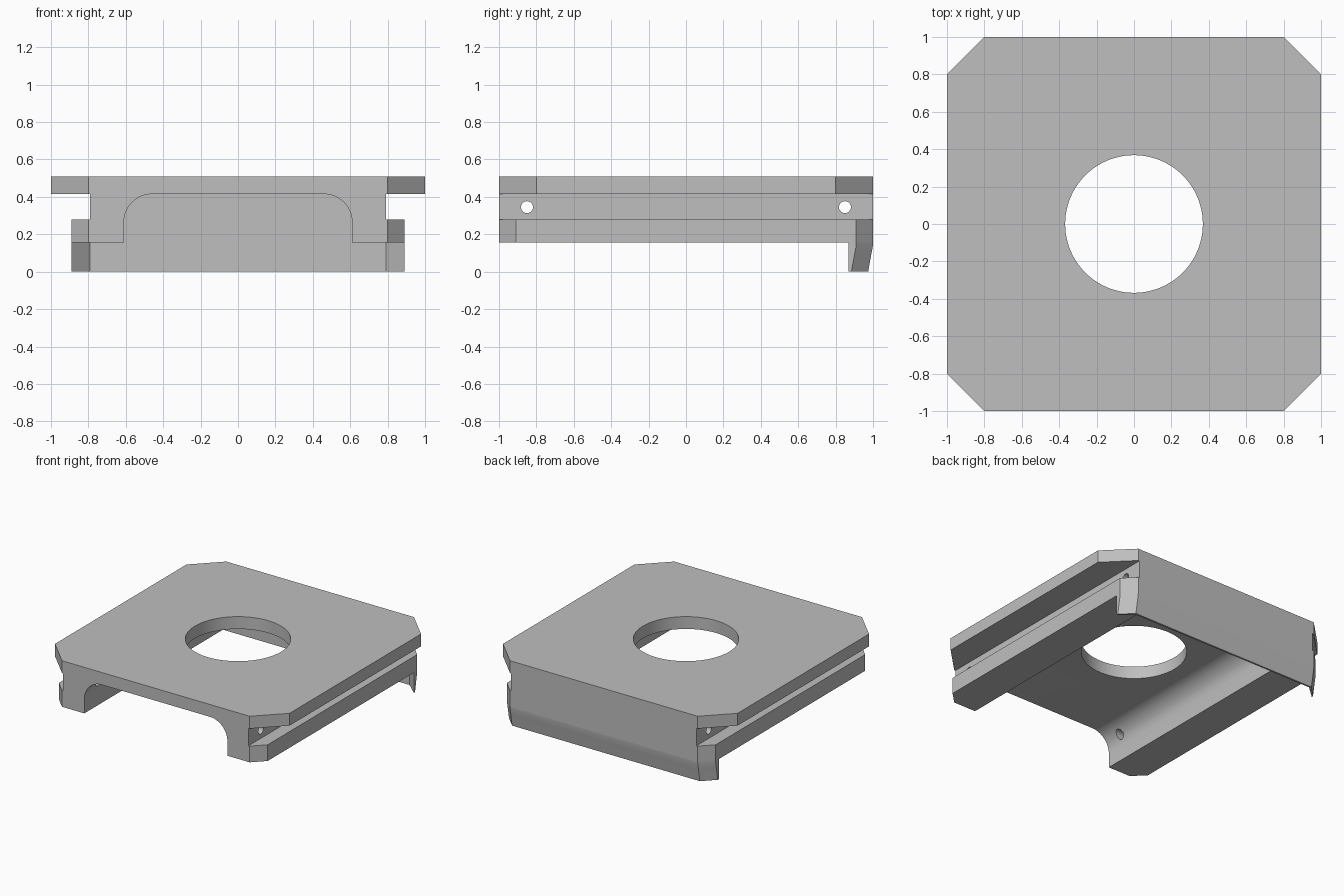
import bpy, bmesh, math

old = bpy.data.objects.get("Cube")
if old:
    bpy.data.objects.remove(old)

grey = bpy.data.materials.new("plain grey")
grey.use_nodes = True
grey.diffuse_color = (0.52, 0.52, 0.52, 1)
grey.node_tree.nodes["Principled BSDF"].inputs["Base Color"].default_value = grey.diffuse_color


def loft(name, rings):
    """Solid through matching closed rings of 3D points."""
    bm = bmesh.new()
    loops = [[bm.verts.new(p) for p in ring] for ring in rings]
    for a, b in zip(loops, loops[1:]):
        for i in range(len(a)):
            j = (i + 1) % len(a)
            bm.faces.new((a[i], a[j], b[j], b[i]))
    bm.faces.new(loops[0])
    bm.faces.new(loops[-1])
    bmesh.ops.recalc_face_normals(bm, faces=bm.faces[:])
    mesh = bpy.data.meshes.new(name)
    bm.to_mesh(mesh)
    bm.free()
    mesh.materials.append(grey)
    obj = bpy.data.objects.new(name, mesh)
    bpy.context.collection.objects.link(obj)
    return obj


def along_y(name, pts, lo, hi):
    return loft(name, [[(x, y, z) for x, z in pts] for y in (lo, hi)])


def mirrored(half):
    return half + [(-x, v) for x, v in reversed(half)]


def circle(r, n):
    return [(r * math.cos(math.tau * i / n), r * math.sin(math.tau * i / n)) for i in range(n)]


def activate(obj):
    bpy.ops.object.select_all(action='DESELECT')
    obj.select_set(True)
    bpy.context.view_layer.objects.active = obj


def carve(obj, cutter, operation):
    cutter.hide_render = True
    mod = obj.modifiers.new("cut", 'BOOLEAN')
    mod.operation, mod.solver, mod.object = operation, 'EXACT', cutter
    activate(obj)
    bpy.ops.object.modifier_apply(modifier=mod.name)
    bpy.data.objects.remove(cutter)


# Plate with a grooved rail along each side
plate_bottom, rail_top, rail_bottom, top = 0.415, 0.28, 0.155, 0.51
section = mirrored([(0.89, rail_bottom), (0.89, rail_top), (0.79, rail_top),
                    (0.79, plate_bottom), (1.1, plate_bottom), (1.1, top)])
# mirrored half runs bottom to top on one side, then back down the other
body = along_y("mounting_plate", section, -1.1, 1.1)

# Chamfered square outline
corner = [(1, -0.8), (1, 0.8), (0.8, 1)]
outline = corner + [(-0.8, 1), (-1, 0.8), (-1, -0.8), (-0.8, -1), (0.8, -1)]
carve(body, loft("outline_cutter", [[(x, y, z) for x, y in outline] for z in (-1, 1)]), 'INTERSECT')

# Channel underneath with rounded upper corners, closed at the back
r = 0.15
arc = [(0.61 - r + r * math.cos(a), plate_bottom - r + r * math.sin(a))
       for a in (math.pi / 2 * i / 16 for i in range(17))]
carve(body, along_y("channel_cutter", mirrored([(0.61, 0)] + arc), -1.2, 0.96), 'DIFFERENCE')

# Central opening
carve(body, loft("opening_cutter", [[(x, y, z) for x, y in circle(0.368, 96)] for z in (0.3, 0.7)]),
      'DIFFERENCE')

# Pin holes through the grooves
for side in (-1, 1):
    for y in (-0.85, 0.85):
        ring = circle(0.032, 24)
        carve(body, loft("pin_cutter", [[(side * x, y + u, 0.345 + v) for u, v in ring]
                                        for x in (0.4, 0.85)]), 'DIFFERENCE')

# Thin back lip that tapers inward towards its lower edge
rings = []
for z, y in ((0, 0.974), (0.05, 0.983), (0.1, 0.992), (0.13, 0.998), (rail_bottom, 1)):
    outer = [(0.89, y - 0.09), (0.8, y)]
    inner = [(-0.79, 0.96), (-0.89, 0.87)]
    plan = mirrored(outer)
    plan = plan + [(-0.89, 0.87), (-0.79, 0.96), (0.79, 0.96), (0.89, 0.87)]
    rings.append([(px, py, z) for px, py in plan])
lip = loft("back_lip", rings)

for obj in (body, lip):
    activate(obj)
    bpy.ops.object.shade_smooth_by_angle(angle=math.radians(25))
